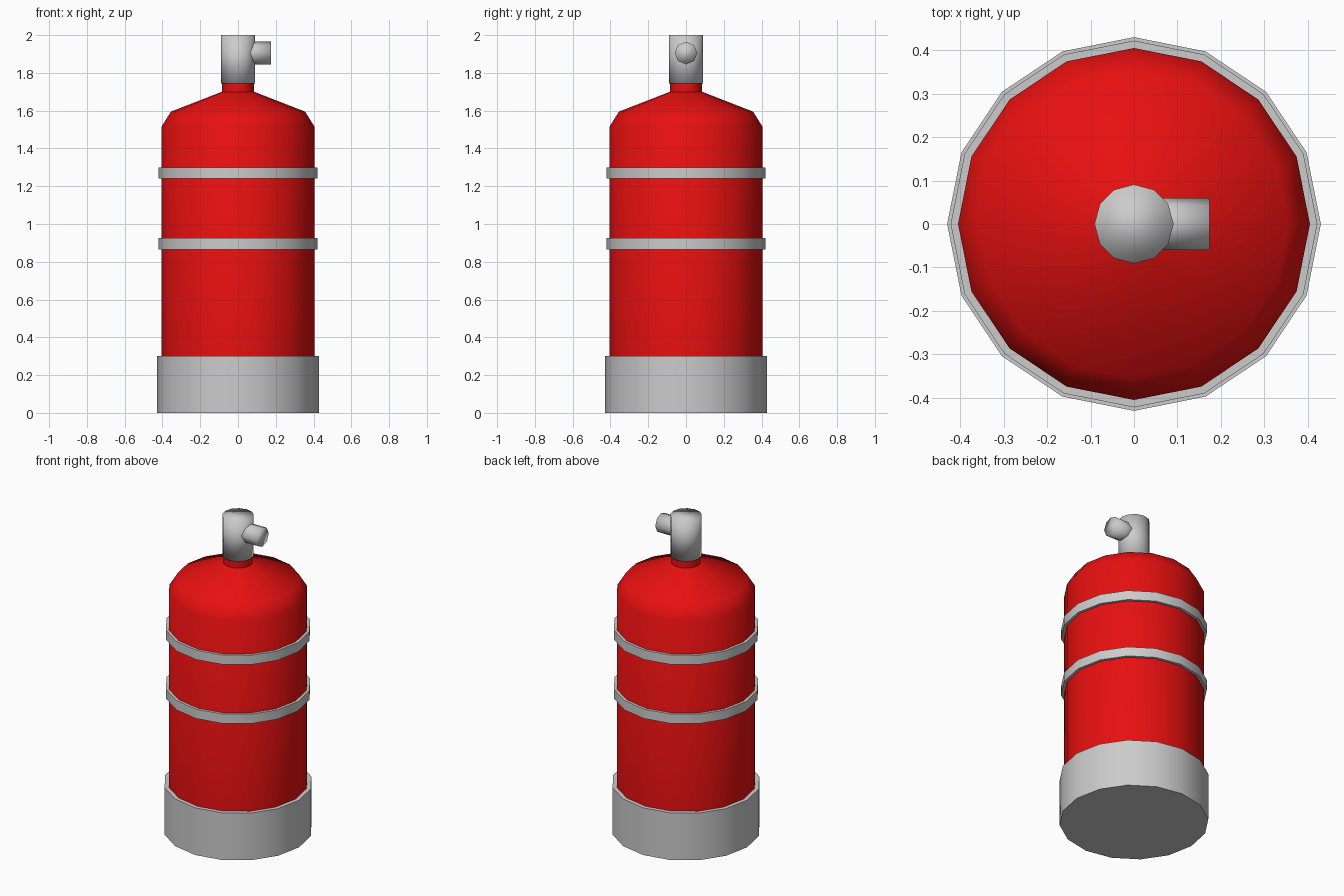
import bpy
import bmesh
from math import cos, sin, pi, radians
from mathutils import Matrix

if "Cube" in bpy.data.objects:
    bpy.data.objects.remove(bpy.data.objects["Cube"])


def lathe(name, profile, sides, closed=False, cap_bottom=False, cap_top=False,
          matrix=None, angle=40, color=None):
    """Spin a (radius, height) profile around z."""
    bm = bmesh.new()
    rings = [[bm.verts.new((r * cos(2 * pi * i / sides), r * sin(2 * pi * i / sides), z))
              for i in range(sides)] for r, z in profile]
    pairs = list(zip(rings, rings[1:]))
    if closed:
        pairs.append((rings[-1], rings[0]))
    for a, b in pairs:
        for i in range(sides):
            j = (i + 1) % sides
            bm.faces.new((a[i], a[j], b[j], b[i]))
    if cap_bottom:
        bm.faces.new(rings[0][::-1])
    if cap_top:
        bm.faces.new(rings[-1])
    for f in bm.faces:
        f.smooth = True
    if matrix:
        bm.transform(matrix)
    mesh = bpy.data.meshes.new(name)
    bm.to_mesh(mesh)
    bm.free()
    if angle:
        mesh.set_sharp_from_angle(angle=radians(angle))
    if color:
        mat = bpy.data.materials.new(name + "_paint")
        mat.diffuse_color = color
        mat.use_nodes = True
        mat.node_tree.nodes["Principled BSDF"].inputs["Base Color"].default_value = mat.diffuse_color
        mesh.materials.append(mat)
    obj = bpy.data.objects.new(name, mesh)
    bpy.context.collection.objects.link(obj)
    return obj


# Red tank with sloped shoulder and neck
lathe("tank", [(0.405, 0.28), (0.405, 1.515), (0.355, 1.595), (0.085, 1.70), (0.085, 1.75)],
      16, color=(0.8, 0.005, 0.005, 1))

# Grey foot
lathe("foot", [(0.43, 0), (0.43, 0.30)], 16, cap_bottom=True, cap_top=True)

# Two bands around the tank
for label, z in (("lower_band", 0.865), ("upper_band", 1.24)):
    lathe(label, [(0.40, z), (0.422, z), (0.422, z + 0.06), (0.40, z + 0.06)], 16, closed=True)

# Valve on the neck, soft shaded over its cap
lathe("valve", [(0.091, 1.745), (0.091, 2.0)], 12, cap_bottom=True, cap_top=True, angle=None)

# Outlet pointing to +x
lathe("outlet", [(0.06, 0.0), (0.06, 0.174)], 8, cap_bottom=True, cap_top=True, angle=None,
      matrix=Matrix.Translation((0, 0, 1.905)) @ Matrix.Rotation(pi / 2, 4, 'Y'))
